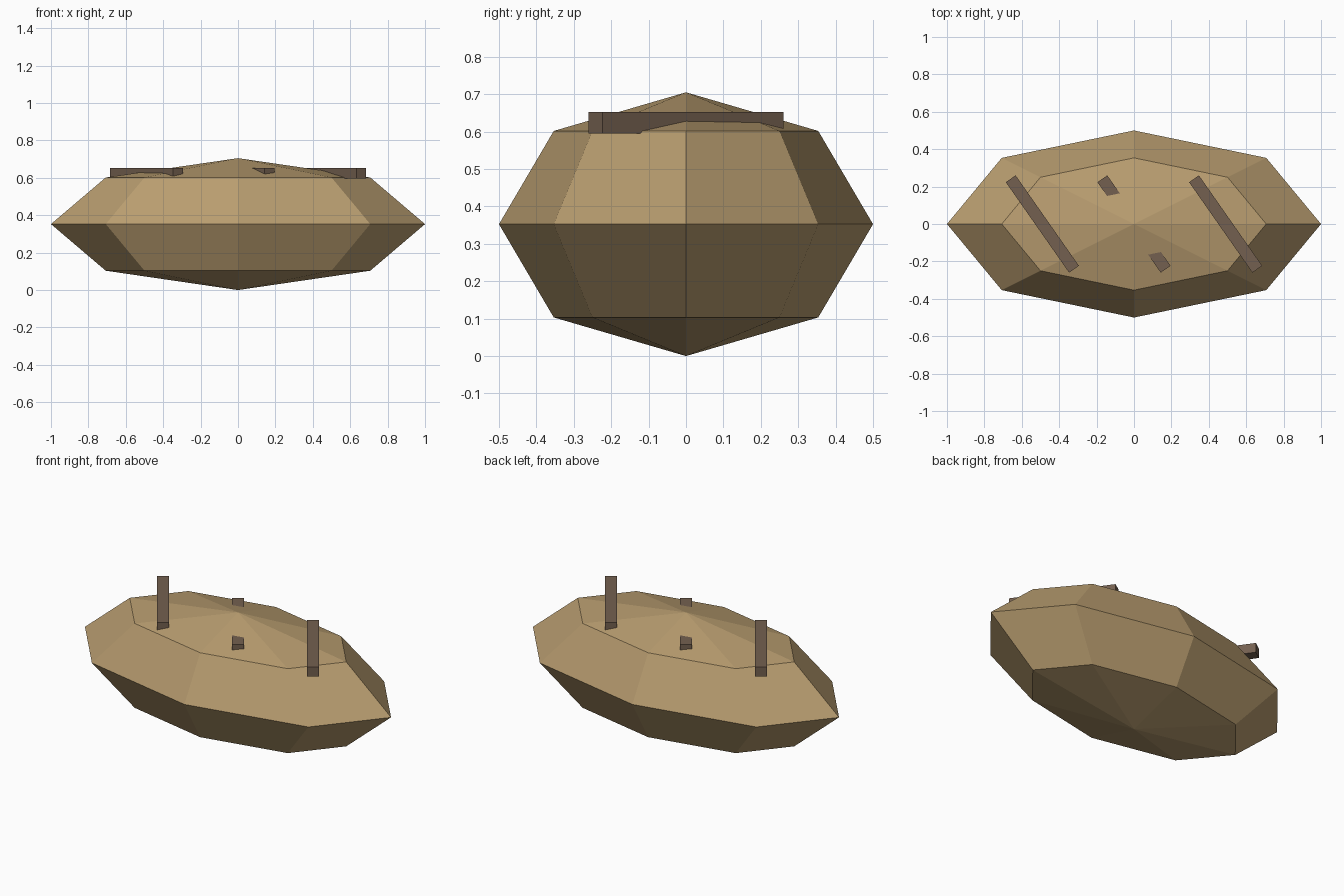
import bpy
import math

cube = bpy.data.objects.get("Cube")
if cube:
    bpy.data.objects.remove(cube, do_unlink=True)


def make_material(name, rgb):
    mat = bpy.data.materials.new(name)
    mat.use_nodes = True
    mat.diffuse_color = (*rgb, 1)
    mat.node_tree.nodes["Principled BSDF"].inputs["Base Color"].default_value = (*rgb, 1)
    return mat


def finish(name, scale, mat):
    ob = bpy.context.object
    ob.name = ob.data.name = name
    ob.scale = scale
    bpy.ops.object.transform_apply(location=False, rotation=False, scale=True)
    ob.data.materials.append(mat)


crust = make_material("golden crust", (0.48, 0.335, 0.16))
dark_crust = make_material("dark brown", (0.175, 0.117, 0.08))

# Faceted loaf body
HALF_HEIGHT = 0.3525
bpy.ops.mesh.primitive_uv_sphere_add(segments=8, ring_count=4, radius=1,
                                     location=(0, 0, HALF_HEIGHT))
finish("loaf_body", (1, 0.5, HALF_HEIGHT), crust)
bpy.ops.object.shade_flat()

# Slanted score bars sunk into the top
for name, x in (("right", -0.49), ("middle", 0), ("left", 0.49)):
    bpy.ops.mesh.primitive_cube_add(size=1, location=(x, 0, 0.624),
                                    rotation=(0, 0, math.radians(35)))
    finish(name + "_score_bar", (0.064, 0.59, 0.057), dark_crust)
